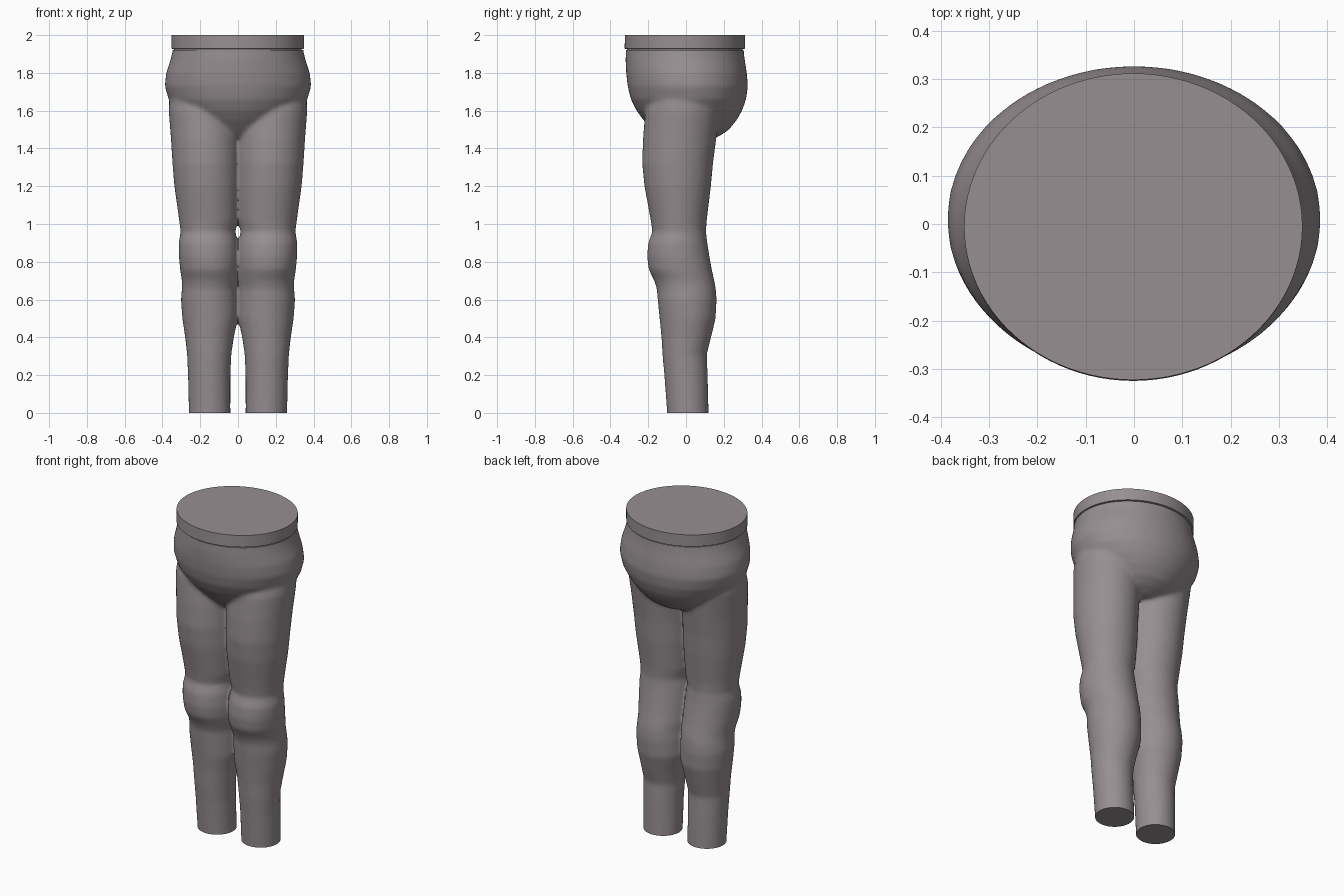
import bpy
import bmesh
from math import cos, sin, tau
from mathutils import Vector

cube = bpy.data.objects.get("Cube")
if cube:
    bpy.data.objects.remove(cube, do_unlink=True)

# One plain cloth colour for every part
cloth = bpy.data.materials.new("mauve_grey_cloth")
cloth.use_nodes = True
cloth.diffuse_color = (.31, .275, .29, 1)
cloth.node_tree.nodes["Principled BSDF"].inputs["Base Color"].default_value = cloth.diffuse_color


def loft(bm, rings, mirror=1, sides=64):
    """Skin oval rings given as (z, inner x, outer x, front y, back y)."""
    previous = None
    for index, (z, x0, x1, y0, y1) in enumerate(rings):
        middle = Vector(((x0 + x1) / 2, (y0 + y1) / 2, z))
        loop = []
        for step in range(sides):
            angle = tau * step / sides
            point = middle + Vector(((x1 - x0) / 2 * cos(angle), (y1 - y0) / 2 * sin(angle), 0))
            point.x *= mirror
            loop.append(bm.verts.new(point))
        if previous:
            for step in range(sides):
                after = (step + 1) % sides
                bm.faces.new((previous[step], previous[after], loop[after], loop[step]))
        if index in (0, len(rings) - 1):
            bm.faces.new(loop)
        previous = loop


def add_object(name, bm):
    bmesh.ops.recalc_face_normals(bm, faces=bm.faces)
    mesh = bpy.data.meshes.new(name)
    bm.to_mesh(mesh)
    bm.free()
    mesh.materials.append(cloth)
    obj = bpy.data.objects.new(name, mesh)
    bpy.context.collection.objects.link(obj)
    return obj


def shade(obj):
    bpy.ops.object.select_all(action="DESELECT")
    obj.select_set(True)
    bpy.context.view_layer.objects.active = obj
    bpy.ops.object.shade_smooth_by_angle(angle=.7)


# Left leg from below the hem up into the hips
leg_rings = [
    (-.1, .04, .26, -.1, .12),
    (0, .04, .26, -.1, .12),
    (.2, .04, .265, -.115, .115),
    (.31, .035, .27, -.125, .11),
    (.4, .022, .28, -.13, .133),
    (.5, 0, .295, -.14, .157),
    (.6, 0, .302, -.15, .162),
    (.66, .003, .297, -.155, .158),
    (.7, -.002, .297, -.168, .15),
    (.76, -.004, .307, -.198, .137),
    (.83, -.004, .313, -.206, .124),
    (.9, .002, .314, -.2, .113),
    (.96, .014, .304, -.178, .106),
    (1.02, 0, .312, -.187, .11),
    (1.2, -.01, .337, -.22, .132),
    (1.32, -.01, .347, -.232, .143),
    (1.45, -.01, .355, -.228, .16),
    (1.6, -.01, .367, -.215, .18),
    (1.7, 0, .36, -.18, .17),
    (1.8, .05, .3, -.1, .1),
]

# Hips and seat, running past the waist so they can be trimmed flat
hip_rings = [
    (1.44, -.08, .08, -.1, .12),
    (1.47, -.17, .17, -.15, .185),
    (1.5, -.22, .22, -.18, .228),
    (1.55, -.28, .28, -.225, .268),
    (1.6, -.325, .325, -.262, .297),
    (1.66, -.367, .367, -.292, .318),
    (1.73, -.388, .388, -.309, .328),
    (1.8, -.38, .38, -.317, .322),
    (1.87, -.357, .357, -.32, .311),
    (1.92, -.345, .345, -.318, .305),
    (2, -.342, .342, -.318, .305),
]

# Blend the legs and hips into one soft garment
body = bmesh.new()
loft(body, leg_rings)
loft(body, leg_rings, mirror=-1)
loft(body, hip_rings)
trousers = add_object("trousers", body)

remesh = trousers.modifiers.new("Blend", "REMESH")
remesh.mode = "VOXEL"
remesh.voxel_size = .01
soften = trousers.modifiers.new("Soften", "SMOOTH")
soften.factor = .5
soften.iterations = 14

# Bake the blend, then trim the hems and waist flat
blended = bmesh.new()
blended.from_object(trousers, bpy.context.evaluated_depsgraph_get())
trousers.modifiers.clear()
for height, side in ((0, -1), (1.922, 1)):
    cut = bmesh.ops.bisect_plane(
        blended,
        geom=blended.verts[:] + blended.edges[:] + blended.faces[:],
        plane_co=(0, 0, height),
        plane_no=(0, 0, side),
        clear_outer=True,
    )
    rim = [item for item in cut["geom_cut"] if isinstance(item, bmesh.types.BMEdge)]
    bmesh.ops.edgeloop_fill(blended, edges=rim)
bmesh.ops.recalc_face_normals(blended, faces=blended.faces)
blended.to_mesh(trousers.data)
blended.free()
trousers.data.materials.clear()
trousers.data.materials.append(cloth)
shade(trousers)

# Flat-topped waistband with a narrow groove beneath it
band = bmesh.new()
loft(band, [
    (1.918, -.338, .336, -.312, .3),
    (1.926, -.338, .336, -.312, .3),
    (1.928, -.352, .349, -.325, .312),
    (2, -.352, .349, -.323, .312),
], sides=96)
waistband = add_object("waistband", band)
shade(waistband)
